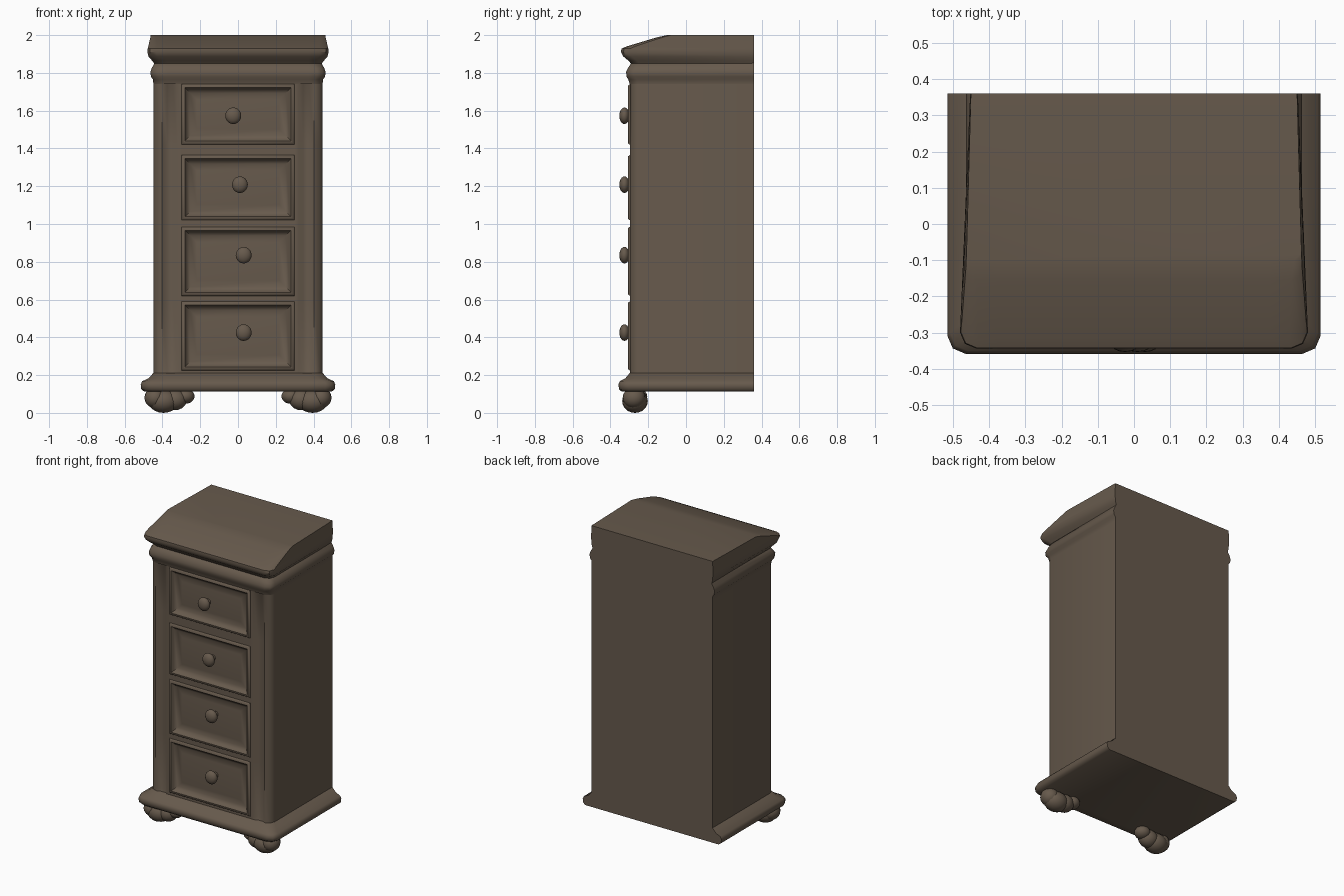
import bpy, bmesh, math
from mathutils import Matrix, Vector

cube = bpy.data.objects.get("Cube")
if cube:
    bpy.data.objects.remove(cube, do_unlink=True)

wood = bpy.data.materials.new("dark_brown_wood")
wood.use_nodes = True
colour = (0.135, 0.102, 0.073, 1)
wood.diffuse_color = colour
wood.node_tree.nodes["Principled BSDF"].inputs["Base Color"].default_value = colour

BACK = 0.36
DRAWERS = [(0.225, 0.59), (0.62, 0.985), (1.02, 1.365), (1.42, 1.74)]


def finish(bm, name, angle):
    bmesh.ops.recalc_face_normals(bm, faces=bm.faces)
    mesh = bpy.data.meshes.new(name)
    bm.to_mesh(mesh)
    bm.free()
    mesh.materials.append(wood)
    ob = bpy.data.objects.new(name, mesh)
    bpy.context.collection.objects.link(ob)
    bpy.ops.object.select_all(action='DESELECT')
    ob.select_set(True)
    bpy.context.view_layer.objects.active = ob
    bpy.ops.object.shade_smooth_by_angle(angle=math.radians(angle))
    return ob


def outline(w, front, corner, flute=0.0, rear=None):
    """Half section from back to front, mirrored into a full open-front ring."""
    half = [(rear or w, BACK), (w, front + corner),
            (w - corner * 0.3, front + corner * 0.3), (w - corner, front),
            (0.375, front + 0.018 * flute), (0.345, front + 0.018 * flute),
            (0.322, front), (0.30, front)]
    return half + [(-x, y) for x, y in reversed(half)]


def loft(name, rings, angle, drawers=False):
    bm = bmesh.new()
    loops = [[bm.verts.new((x, y, z)) for x, y in outline(*args)] for z, *args in rings]
    n = len(loops[0])
    fronts = []
    for k, (a, b) in enumerate(zip(loops, loops[1:])):
        for i in range(n):
            j = (i + 1) % n
            f = bm.faces.new((a[i], a[j], b[j], b[i]))
            if drawers and i == n // 2 - 1 and k % 2 == 1:
                fronts.append(f)
    bm.faces.new(loops[0])
    bm.faces.new(loops[-1])
    bmesh.ops.recalc_face_normals(bm, faces=bm.faces)
    # Raised lip, sunken border and slightly lifted panel of each drawer
    for thick, depth in [(0.008, 0.009), (0.018, 0.002), (0.012, -0.014),
                         (0.028, -0.016), (0.05, 0.004)]:
        if fronts:
            bmesh.ops.inset_individual(bm, faces=fronts, thickness=thick, depth=depth)
    return finish(bm, name, angle)


# Cabinet body with fluted corner posts and four drawer fronts
levels = [0.19] + [z for pair in DRAWERS for z in pair] + [1.76]
loft("cabinet_body", [(z, 0.448, -0.297, 0.045, 0.0 if z in (0.19, 1.76) else 1.0)
                      for z in levels], 50, drawers=True)

# Base moulding
loft("base_moulding", [(0.112, 0.495, -0.34, 0.05), (0.125, 0.512, -0.354, 0.05),
                       (0.15, 0.515, -0.358, 0.05), (0.168, 0.507, -0.35, 0.05),
                       (0.182, 0.475, -0.322, 0.05), (0.21, 0.449, -0.299, 0.045)], 60)

# Upper bead
loft("upper_bead", [(1.74, 0.448, -0.298, 0.045), (1.765, 0.45, -0.305, 0.045),
                    (1.78, 0.461, -0.315, 0.045), (1.805, 0.464, -0.317, 0.045),
                    (1.825, 0.457, -0.308, 0.045), (1.855, 0.44, -0.288, 0.045)], 60)

# Crown with its sloping front
loft("crown", [(1.845, 0.44, -0.288, 0.045, 0, 0.44), (1.865, 0.455, -0.305, 0.045, 0, 0.447),
               (1.887, 0.474, -0.332, 0.045, 0, 0.45), (1.91, 0.48, -0.344, 0.045, 0, 0.452),
               (1.928, 0.478, -0.342, 0.045, 0, 0.452), (1.94, 0.475, -0.315, 0.045, 0, 0.452),
               (1.988, 0.464, -0.155, 0.03, 0, 0.45), (2.0, 0.462, -0.1, 0.02, 0, 0.45)], 35)


def blob(bm, centre, radii, seg=16):
    m = Matrix.Translation(Vector(centre)) @ Matrix.Diagonal((*radii, 1))
    bmesh.ops.create_uvsphere(bm, u_segments=seg, v_segments=seg // 2 + 2, radius=1, matrix=m)


# Drawer knobs: round head on a short stem
for i, (x, z) in enumerate([(0.03, 0.425), (0.03, 0.835), (0.01, 1.208), (-0.025, 1.573)]):
    bm = bmesh.new()
    blob(bm, (x, -0.326, z), (0.042, 0.027, 0.044))
    stem = Matrix.Translation((x, -0.295, z)) @ Matrix.Rotation(math.pi / 2, 4, 'X')
    bmesh.ops.create_cone(bm, segments=12, radius1=0.02, radius2=0.02, depth=0.05,
                          cap_ends=True, matrix=stem)
    finish(bm, f"knob_{i + 1}", 50)

# Lobed front feet
for side, name in [(1, "left_foot"), (-1, "right_foot")]:
    bm = bmesh.new()
    for c, r in [((0.395, -0.27, 0.062), (0.08, 0.068, 0.062)),
                 ((0.44, -0.275, 0.08), (0.055, 0.06, 0.055)),
                 ((0.335, -0.265, 0.07), (0.065, 0.058, 0.056)),
                 ((0.28, -0.255, 0.088), (0.05, 0.05, 0.04))]:
        blob(bm, (side * c[0], c[1], c[2]), r)
    finish(bm, name, 60)
